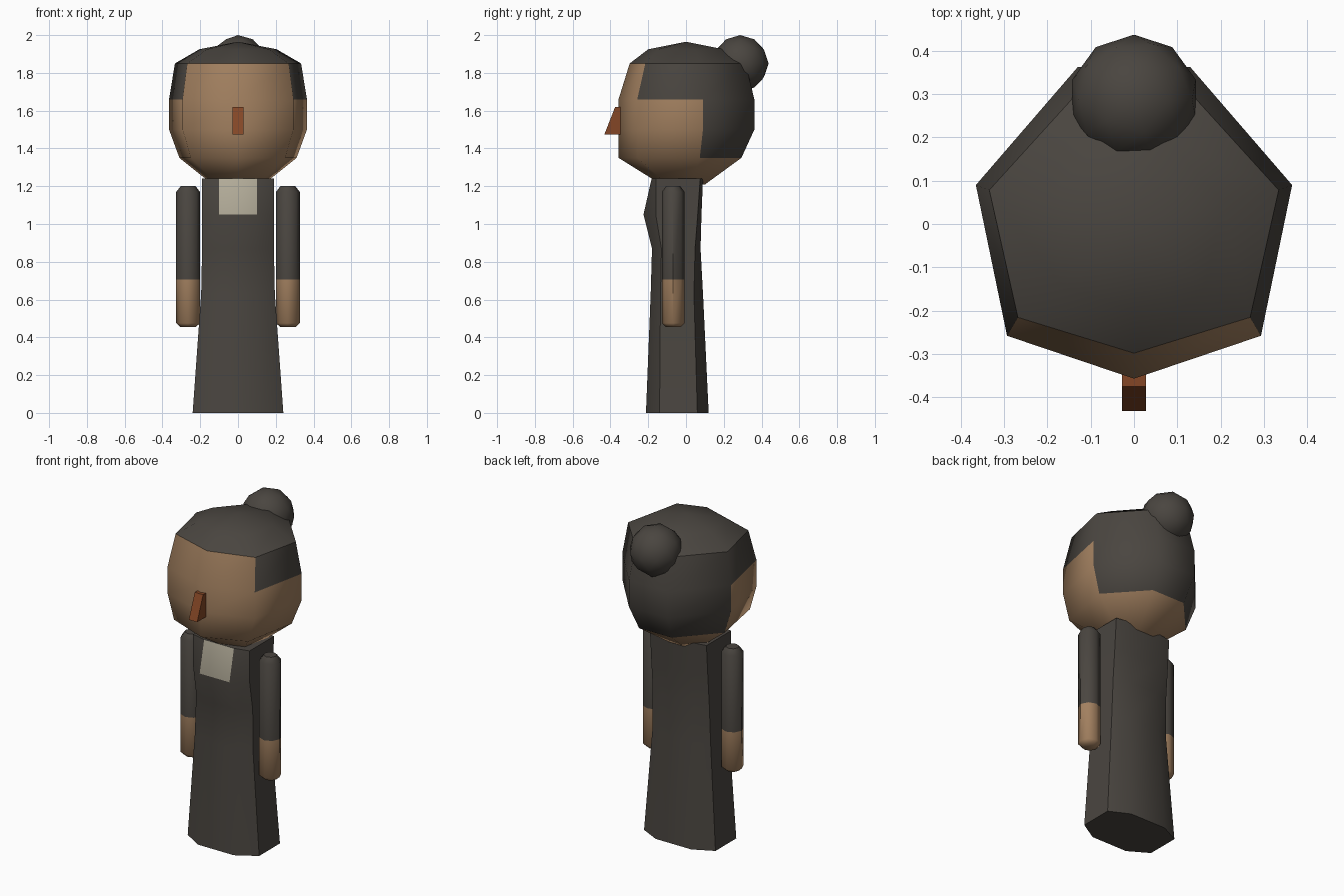
import bpy, bmesh, math
from mathutils import Matrix

if "Cube" in bpy.data.objects:
    bpy.data.objects.remove(bpy.data.objects["Cube"])


def material(name, rgb):
    m = bpy.data.materials.new(name)
    m.diffuse_color = (*rgb, 1)
    m.use_nodes = True
    m.node_tree.nodes["Principled BSDF"].inputs["Base Color"].default_value = m.diffuse_color
    return m


SKIN = material("skin tan", (0.36, 0.215, 0.115))
DARK = material("charcoal", (0.068, 0.060, 0.051))
CREAM = material("collar cream", (0.48, 0.44, 0.34))
RUST = material("nose rust", (0.23, 0.062, 0.019))


def finish(bm, name, mats, angle=None, sharp_z=None):
    """Turn a bmesh into an object; smooth it up to an angle or a sharp ring."""
    bmesh.ops.recalc_face_normals(bm, faces=bm.faces[:])
    for e in bm.edges:
        if sharp_z is not None and all(abs(v.co.z - sharp_z) < 1e-4 for v in e.verts):
            e.smooth = False
    for f in bm.faces:
        f.smooth = angle is not None or sharp_z is not None
    me = bpy.data.meshes.new(name)
    bm.to_mesh(me)
    bm.free()
    if angle is not None:
        me.set_sharp_from_angle(angle=math.radians(angle))
    for m in mats:
        me.materials.append(m)
    ob = bpy.data.objects.new(name, me)
    bpy.context.collection.objects.link(ob)
    return ob


def loft(rings, rule, apex=None):
    """Skin a stack of rings; rule(level, side) gives each face's material."""
    bm = bmesh.new()
    loops = [[bm.verts.new(p) for p in r] for r in rings]
    n = len(rings[0])
    for k, (a, b) in enumerate(zip(loops, loops[1:])):
        for i in range(n):
            j = (i + 1) % n
            f = bm.faces.new((a[i], a[j], b[j], b[i]))
            f.material_index = rule(k, i)
    bm.faces.new(loops[0][::-1]).material_index = rule(-1, 0)
    top = len(loops) - 1
    if apex:
        tip = bm.verts.new(apex)
        for i in range(n):
            f = bm.faces.new((loops[-1][i], loops[-1][(i + 1) % n], tip))
            f.material_index = rule(top, i)
    else:
        bm.faces.new(loops[-1]).material_index = rule(top, 0)
    return bm


# Head: seven-sided, hair chosen by level and side
half = [(0.293, -0.258), (0.365, 0.09), (0.13, 0.362)]
outline = [(0, -0.357)] + half + [(-x, y) for x, y in reversed(half)]
levels = [(1.21, 0.37, 0.37, 0.28), (1.35, 0.85, 1.0, 0.81), (1.5, 1, 1, 1),
          (1.66, 1, 1, 1), (1.85, 0.915, 0.835, 0.87), (1.925, 0.56, 0.56, 0.55)]
rings = [[(x * sx, y * (sf if y < 0 else sb), z) for x, y in outline]
         for z, sx, sf, sb in levels]


def hair_rule(level, side):
    if level >= 4:
        return 1                       # crown
    if level == 3:
        return int(side not in (0, 6))  # temples and back
    return int(level in (1, 2) and side in (2, 3, 4))  # back of head


finish(loft(rings, hair_rule, (0, 0, 1.965)), "head", [SKIN, DARK], sharp_z=1.85)

# Hair bun
bm = bmesh.new()
bmesh.ops.create_icosphere(bm, subdivisions=2, radius=0.15,
                           matrix=Matrix.Translation((0, 0.287, 1.85)))
finish(bm, "hair_bun", [DARK], angle=60)

# Nose wedge
nose = [[(-w, y, z), (w, y, z), (w, -0.335, z), (-w, -0.335, z)]
        for w, y, z in [(0.028, -0.432, 1.475), (0.028, -0.375, 1.62)]]
finish(loft(nose, lambda k, i: 0), "nose", [RUST])

# Dress: eight-sided; columns are z, front x, side x, front y, side y1, side y2, back y
sections = [(0.0, 0.12, 0.24, -0.212, -0.14, 0.06, 0.12),
            (0.63, 0.10, 0.195, -0.187, -0.135, 0.042, 0.09),
            (0.87, 0.10, 0.19, -0.180, -0.130, 0.048, 0.077),
            (1.05, 0.10, 0.19, -0.225, -0.160, 0.062, 0.082),
            (1.24, 0.10, 0.19, -0.182, -0.160, 0.075, 0.09)]
rings = []
for z, xf, xs, yf, y1, y2, yb in sections:
    right = [(xf, yf, z), (xs, y1, z), (xs, y2, z), (xf, yb, z)]
    rings.append(right + [(-x, y, h) for x, y, h in reversed(right)])
# The top front panel is the collar
finish(loft(rings, lambda k, i: int(k == 3 and i == 7)), "dress",
       [DARK, CREAM], angle=30)

# Arms: rounded sleeves above bare forearms
arm_levels = [(0.455, 0.65), (0.475, 1), (0.705, 1), (1.17, 1), (1.202, 0.6)]
for side, label in ((-1, "left"), (1, "right")):
    rings = []
    for z, s in arm_levels:
        rings.append([(side * 0.264 + 0.063 * s * math.cos(a),
                       -0.068 + 0.06 * s * math.sin(a), z)
                      for a in (math.tau * i / 8 for i in range(8))])
    finish(loft(rings, lambda k, i: int(k >= 2)), label + "_arm",
           [SKIN, DARK], angle=46)
